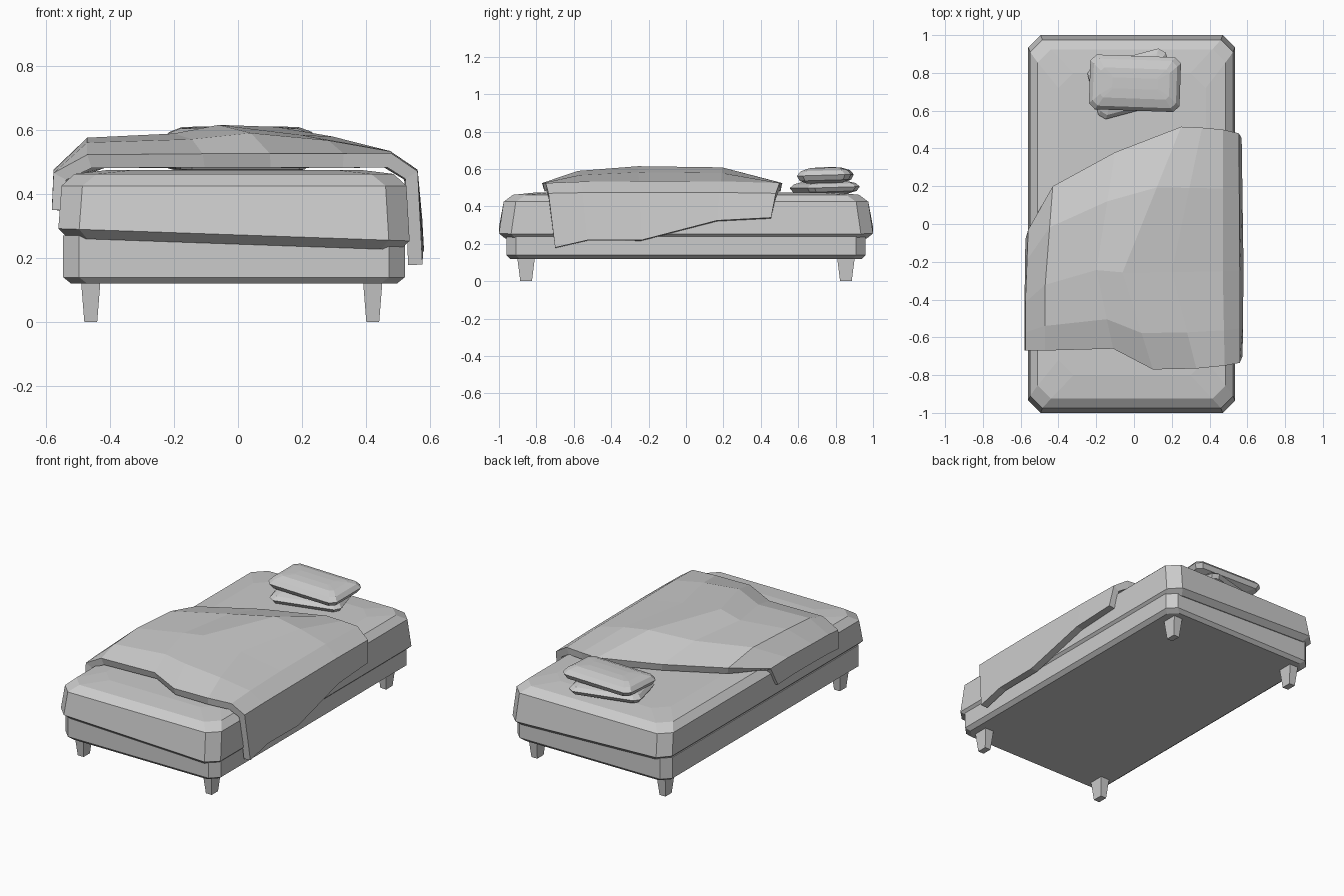
import bpy, math
from mathutils import Vector


def mesh_object(name, verts, faces):
    me = bpy.data.meshes.new(name)
    me.from_pydata(verts, [], faces)
    ob = bpy.data.objects.new(name, me)
    bpy.context.collection.objects.link(ob)
    return ob


def loft(name, levels, tilt=0.0):
    """Stack chamfered rectangles: (x0, x1, half_y, chamfer, z)."""
    verts, faces = [], []
    for x0, x1, h, c, z in levels:
        ring = [(x0 + c, -h), (x1 - c, -h), (x1, -h + c), (x1, h - c),
                (x1 - c, h), (x0 + c, h), (x0, h - c), (x0, -h + c)]
        for x, y in ring:
            verts.append((x, y, z - (tilt * x if z < 0.3 else 0)))
    n = len(levels)
    for i in range(n - 1):
        for j in range(8):
            k = (j + 1) % 8
            faces.append((i * 8 + j, i * 8 + k, i * 8 + 8 + k, i * 8 + 8 + j))
    faces.append(tuple(range(7, -1, -1)))
    faces.append(tuple(range((n - 1) * 8, n * 8)))
    return mesh_object(name, verts, faces)


# Bed frame
loft("bed_frame", [(-0.52, 0.495, 0.94, 0.05, 0.12), (-0.545, 0.52, 0.96, 0.05, 0.14),
                   (-0.545, 0.52, 0.96, 0.05, 0.27)])

# Tapered legs
for lx in (-0.459, 0.42):
    for ly in (-0.855, 0.855):
        v = []
        for hx, hy, z in ((0.02, 0.031, 0.0), (0.03, 0.047, 0.125)):
            v += [(lx + a * hx, ly + b * hy, z) for a, b in ((-1, -1), (1, -1), (1, 1), (-1, 1))]
        mesh_object("leg", v, [(3, 2, 1, 0), (4, 5, 6, 7), (0, 1, 5, 4), (1, 2, 6, 5),
                               (2, 3, 7, 6), (3, 0, 4, 7)])

# Mattress
loft("mattress", [(-0.53, 0.505, 0.965, 0.06, 0.243), (-0.56, 0.535, 1.0, 0.065, 0.272),
                  (-0.55, 0.525, 0.975, 0.065, 0.425), (-0.51, 0.485, 0.925, 0.07, 0.462),
                  (-0.40, 0.38, 0.80, 0.08, 0.475)], tilt=0.035)

# Blanket: columns run front to head, heights swell in the middle
# column: (x front, x middle, x head, y front, y head, z edge, z middle)
columns = [
    (-0.58, -0.58, -0.575, -0.67, -0.08, 0.35, 0.36),
    (-0.575, -0.575, -0.56, -0.67, -0.03, 0.465, 0.475),
    (-0.47, -0.47, -0.43, -0.67, 0.20, 0.522, 0.575),
    (-0.11, -0.20, -0.10, -0.66, 0.38, 0.525, 0.588),
    (0.10, -0.06, 0.25, -0.77, 0.515, 0.525, 0.615),
    (0.33, 0.20, 0.36, -0.765, 0.51, 0.525, 0.583),
    (0.48, 0.47, 0.47, -0.75, 0.50, 0.525, 0.535),
    (0.56, 0.56, 0.555, -0.735, 0.48, 0.47, 0.475),
    (0.575, 0.58, 0.57, -0.70, 0.455, 0.17, 0.215),
]
rows = [(0.0, 0.0), (0.15, 0.72), (0.4, 1.0), (0.75, 0.93), (1.0, 0.0)]
right_hem = [0.18, 0.22, 0.22, 0.325, 0.34]
verts, faces = [], []
for i, (t, lift) in enumerate(rows):
    for c, (xf, xm, xb, yf, yb, ze, zm) in enumerate(columns):
        x = xf + (xm - xf) * t / 0.4 if t <= 0.4 else xm + (xb - xm) * (t - 0.4) / 0.6
        z = right_hem[i] if c == 8 else ze + lift * (zm - ze)
        verts.append((x, yf + t * (yb - yf), z))
n = len(columns)
for i in range(len(rows) - 1):
    for c in range(n - 1):
        a = i * n + c
        faces.append((a, a + 1, a + n + 1, a + n))
blanket = mesh_object("blanket", verts, faces)
mod = blanket.modifiers.new("thickness", 'SOLIDIFY')
mod.thickness = 0.045
mod.offset = -1


# Two stacked pillows
def pillow(name, hx, hy, height, loc, rot):
    prof = [(0.72, 0.65, 0.0), (0.93, 0.9, 0.18), (1.0, 1.0, 0.5), (0.92, 0.86, 0.78),
            (0.76, 0.55, 0.96), (0.5, 0.2, 1.0)]
    ob = loft(name, [(-hx * a, hx * a, hy * b, 0.22 * hy * b, (z - 0.5) * height)
                     for a, b, z in prof])
    ob.location = loc
    ob.rotation_euler = rot


pillow("lower_pillow", 0.215, 0.145, 0.07, (-0.01, 0.742, 0.502), (0.03, 0, math.radians(15)))
pillow("upper_pillow", 0.24, 0.145, 0.085, (0.005, 0.745, 0.567), (0.03, 0, math.radians(-2)))
